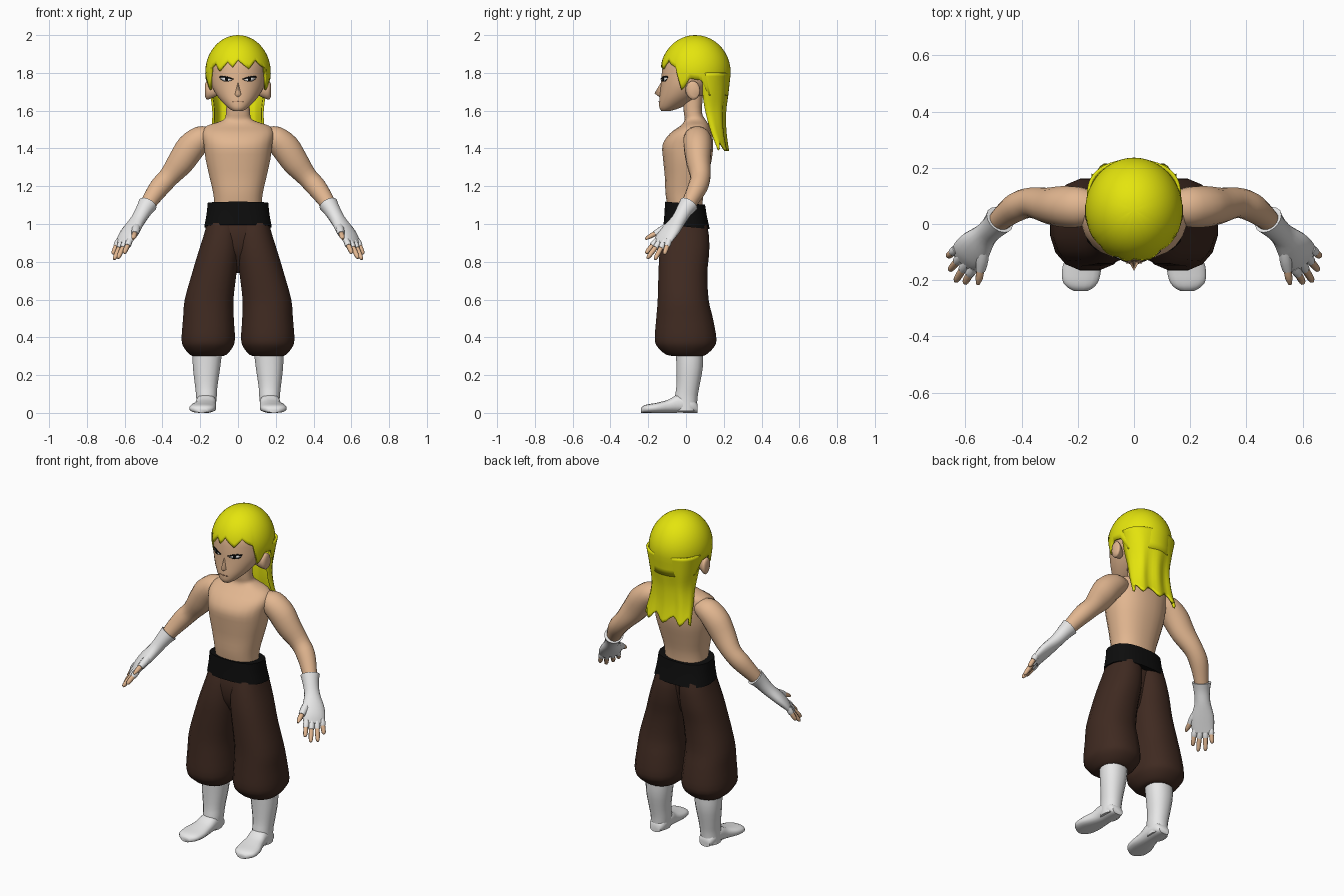
import bpy, bmesh, math
from mathutils import Vector
from mathutils.bvhtree import BVHTree

if "Cube" in bpy.data.objects:
    bpy.data.objects.remove(bpy.data.objects["Cube"])


def material(name, rgb):
    m = bpy.data.materials.new(name)
    m.diffuse_color = (*rgb, 1)
    m.use_nodes = True
    m.node_tree.nodes["Principled BSDF"].inputs["Base Color"].default_value = m.diffuse_color
    return m


SKIN = material("skin", (0.76, 0.47, 0.28))
HAIR = material("yellow_hair", (0.78, 0.78, 0.004))
WHITE = material("white_cloth", (0.8, 0.8, 0.8))
BROWN = material("brown_cloth", (0.050, 0.023, 0.015))
BLACK = material("black", (0.004, 0.004, 0.004))
LIP = material("lip", (0.42, 0.22, 0.13))


def build(name, verts, faces, mat, mirror=False, solid=0, angle=50):
    me = bpy.data.meshes.new(name)
    me.from_pydata([tuple(v) for v in verts], [], faces)
    bm = bmesh.new()
    bm.from_mesh(me)
    bmesh.ops.recalc_face_normals(bm, faces=bm.faces)
    bm.to_mesh(me)
    bm.free()
    me.materials.append(mat)
    me.shade_smooth()
    me.set_sharp_from_angle(angle=math.radians(angle))
    ob = bpy.data.objects.new(name, me)
    bpy.context.collection.objects.link(ob)
    if mirror:
        ob.modifiers.new("mirror", 'MIRROR').use_mirror_merge = False
    if solid:
        s = ob.modifiers.new("thickness", 'SOLIDIFY')
        s.thickness, s.offset = solid, -1
    return ob


def smooth_rows(rows, steps):
    """Catmull-Rom between rows of numbers."""
    out = []
    for i in range(len(rows) - 1):
        p = [rows[max(i - 1, 0)], rows[i], rows[i + 1], rows[min(i + 2, len(rows) - 1)]]
        for s in range(steps):
            t = s / steps
            out.append([0.5 * (2 * b + (c - a) * t + (2 * a - 5 * b + 4 * c - d) * t * t
                               + (3 * b - a - 3 * c + d) * t ** 3) for a, b, c, d in zip(*p)])
    return out + [list(rows[-1])]


def loft(name, rings, mat, n=20, power=2.0, steps=3, **kw):
    """Skin rings given as centre, half axis u, half axis v."""
    rows = smooth_rows([[*c, *u, *v] for c, u, v in rings], steps)
    verts, faces = [], []
    for r in rows:
        c, u, v = Vector(r[:3]), Vector(r[3:6]), Vector(r[6:])
        for k in range(n):
            a = 2 * math.pi * (k + 0.5) / n
            ca, sa = math.cos(a), math.sin(a)
            verts.append(c + u * math.copysign(abs(ca) ** (2 / power), ca)
                         + v * math.copysign(abs(sa) ** (2 / power), sa))
    for i in range(len(rows) - 1):
        for k in range(n):
            q = (k + 1) % n
            faces.append((i * n + k, i * n + q, (i + 1) * n + q, (i + 1) * n + k))
    faces += [tuple(range(n)), tuple(range((len(rows) - 1) * n, len(rows) * n))]
    return build(name, verts, faces, mat, **kw)


def flat(z, x0, x1, y0, y1, tilt=0):
    """Horizontal ring from its extents."""
    return (((x0 + x1) / 2, (y0 + y1) / 2, z), ((x1 - x0) / 2, 0, 0), (0, (y1 - y0) / 2, tilt))


def body(rows):
    return [flat(z, -w, w, y0, y1) for z, w, y0, y1 in rows]


def tube(name, pts, mat, side=(0, 1, 0), **kw):
    """Limb along points (x, y, z, half width along side, half thickness)."""
    rings = []
    for i, p in enumerate(pts):
        t = (Vector(pts[min(i + 1, len(pts) - 1)][:3]) - Vector(pts[max(i - 1, 0)][:3])).normalized()
        u = Vector(side)
        u = (u - t * u.dot(t)).normalized()
        rings.append((p[:3], u * p[3], t.cross(u) * p[4]))
    return loft(name, rings, mat, mirror=True, **kw)


# torso and neck
loft("torso", body([(1.05, .125, -.09, .085), (1.15, .13, -.108, .092), (1.25, .152, -.113, .115),
                    (1.34, .172, -.122, .137), (1.42, .182, -.125, .145), (1.48, .19, -.085, .137),
                    (1.52, .165, -.03, .125), (1.55, .08, -.008, .105), (1.59, .064, -.012, .085),
                    (1.68, .062, -.02, .09)]), SKIN, n=24, power=2.3)

# arms
tube("arm", [(.13, .06, 1.47, .05, .045), (.19, .06, 1.455, .072, .068), (.25, .062, 1.405, .074, .078),
             (.305, .066, 1.325, .064, .072), (.365, .076, 1.25, .054, .056), (.415, .062, 1.195, .052, .054),
             (.465, .025, 1.125, .042, .044), (.51, -.02, 1.05, .032, .032)], SKIN, n=16)

# gloves, thumbs and fingers
ACROSS = Vector((.65, .75, 0))
tube("glove", [(.478, .015, 1.105, .054, .050), (.50, -.01, 1.07, .045, .042), (.53, -.04, 1.02, .044, .036),
               (.565, -.08, .97, .062, .032), (.59, -.11, .93, .065, .026), (.608, -.13, .895, .058, .016)],
     WHITE, side=ACROSS, n=16)
tube("glove_thumb", [(.535, -.07, 1.0, .02, .02), (.54, -.125, .97, .023, .022), (.547, -.165, .947, .018, .018)],
     WHITE, n=8, side=(1, 0, 0))
tube("thumb", [(.545, -.155, .953, .014, .014), (.551, -.19, .935, .014, .013), (.556, -.215, .92, .006, .006)],
     SKIN, n=8, side=(1, 0, 0))
TIPS = [(.603, -.212, .845), (.636, -.205, .818), (.656, -.165, .812), (.663, -.115, .84)]
for i, tip in enumerate(TIPS):
    base = Vector((.604, -.125, .908)) + ACROSS * (-.045 + .03 * i)
    tip = Vector(tip)
    at = lambda f, r: (*base.lerp(tip, f), r, r)
    tube("glove_finger", [at(-.1, .016), at(.2, .018), at(.38, .016)], WHITE, side=ACROSS, n=8)
    tube("finger", [at(.25, .013), at(.6, .0135), at(.9, .011), at(1, .005)], SKIN, side=ACROSS, n=8)

# sash
loft("sash", [flat(1.11, -.162, .162, -.112, .102, -.008), flat(1.05, -.168, .168, -.115, .112, -.010),
              flat(.985, -.180, .180, -.120, .127, -.012)], BLACK, n=20, power=2.6)

# trousers: hips plus two baggy legs
loft("trouser_hips", body([(1.03, .155, -.10, .09), (.95, .165, -.115, .085), (.86, .12, -.105, .07),
                           (.78, .05, -.06, .04), (.74, .012, -.03, .01)]), BROWN, n=20, power=2.3)
loft("trouser_leg", [flat(z, a, b, c, d) for z, a, b, c, d in [
    (1.03, .0, .160, -.10, .10), (.95, -.01, .18, -.125, .122), (.85, -.008, .212, -.142, .125),
    (.74, .006, .245, -.148, .115), (.60, .022, .284, -.152, .122), (.50, .020, .293, -.160, .145),
    (.39, .014, .301, -.168, .164), (.345, .028, .288, -.150, .148), (.308, .06, .255, -.105, .108),
    (.30, .09, .235, -.05, .08)]], BROWN, n=16, power=2.3, mirror=True)

# boots: shaft and foot
loft("boot_shaft", [flat(z, a, b, c, d) for z, a, b, c, d in [
    (.33, .082, .242, -.055, .092), (.24, .093, .240, -.052, .090), (.14, .108, .228, -.052, .072),
    (.08, .112, .222, -.06, .062), (.01, .120, .222, -.06, .058)]], WHITE, n=16, power=2.2, mirror=True)
loft("boot_foot", [((x, y, h / 2), (w, 0, 0), (0, 0, h / 2)) for y, x, w, h in [
    (.060, .168, .035, .05), (.03, .168, .050, .08), (-.04, .169, .054, .098), (-.09, .175, .058, .072),
    (-.15, .185, .070, .055), (-.20, .190, .066, .046), (-.225, .190, .048, .038), (-.238, .190, .026, .026)]],
     WHITE, n=16, power=2.5, mirror=True)

# head
head = loft("head", body([(1.598, .025, -.130, -.085), (1.615, .052, -.141, -.03), (1.65, .088, -.142, .04),
                          (1.69, .118, -.138, .10), (1.74, .142, -.133, .16), (1.80, .150, -.129, .20),
                          (1.86, .147, -.118, .20), (1.92, .115, -.08, .17), (1.965, .05, -.01, .10)]),
            SKIN, n=32)

# nose
build("nose", [(0, -.128, 1.757), (0, -.167, 1.692), (.021, -.13, 1.682), (-.021, -.13, 1.682), (0, -.136, 1.668)],
      [(0, 1, 2), (0, 3, 1), (1, 4, 2), (1, 3, 4), (0, 2, 4, 3)], SKIN, angle=80)

# ears
loft("ear", [((x, .025 + (x - .13) * .4, 1.708), (0, a, a * .35), (0, -.01, b)) for x, a, b in [
    (.115, .022, .030), (.145, .032, .044), (.165, .034, .048), (.174, .022, .034)]],
     SKIN, n=14, mirror=True)

# painted face details laid on the head surface
bm = bmesh.new()
bm.from_mesh(head.data)
surface = BVHTree.FromBMesh(bm)
bm.free()


def decal(name, upper, lower, mat, lift, mirror=True):
    """Thin patch between an upper and a lower line of (x, z) points."""
    verts = []
    for x, z in upper + lower:
        hit = surface.ray_cast(Vector((x, -1, z)), Vector((0, 1, 0)))[0]
        verts.append(hit - Vector((0, lift, 0)))
    n = len(upper)
    build(name, verts, [(i, i + 1, n + i + 1, n + i) for i in range(n - 1)], mat, mirror=mirror, solid=.002)


decal("eye_white", [(.032, 1.764), (.055, 1.773), (.075, 1.777), (.092, 1.774)],
      [(.032, 1.761), (.055, 1.756), (.075, 1.756), (.092, 1.768)], WHITE, .003)
decal("iris", [(.052, 1.773), (.060, 1.774), (.069, 1.775)],
      [(.054, 1.758), (.060, 1.756), (.067, 1.757)], BLACK, .005)
decal("eyelid", [(.024, 1.769), (.050, 1.779), (.075, 1.784), (.097, 1.782)],
      [(.024, 1.764), (.050, 1.771), (.075, 1.776), (.097, 1.774)], BLACK, .006)
decal("eye_lower_line", [(.032, 1.762), (.055, 1.757), (.075, 1.757), (.092, 1.768)],
      [(.032, 1.760), (.055, 1.754), (.075, 1.754), (.092, 1.765)], BLACK, .004)
decal("mouth", [(-.028, 1.648), (0, 1.650), (.028, 1.648)],
      [(-.028, 1.645), (0, 1.645), (.028, 1.645)], LIP, .003, mirror=False)

# hair cap with a jagged hairline, angle measured from the front
HAIRLINE = [(-180, 1.68), (-115, 1.68), (-100, 1.76), (-80, 1.77), (-72, 1.73), (-65, 1.71), (-55, 1.83),
            (-45, 1.85), (-35, 1.81), (-20, 1.86), (-10, 1.83), (0, 1.87), (10, 1.845), (20, 1.822),
            (35, 1.87), (45, 1.845), (55, 1.83), (65, 1.71), (72, 1.73), (80, 1.77), (100, 1.76),
            (115, 1.68), (180, 1.68)]


def hairline(a):
    for (a0, z0), (a1, z1) in zip(HAIRLINE, HAIRLINE[1:]):
        if a0 <= a <= a1:
            return z0 + (z1 - z0) * (a - a0) / (a1 - a0)


COLS, ROWS, MID = 72, 14, 1.80
verts, faces = [(0, .05, 2.0)], []
for i in range(1, ROWS + 1):
    for k in range(COLS):
        deg = -180 + 360 * k / COLS
        a, low = math.radians(deg), hairline(deg)
        t = i / ROWS
        z = 2.0 - (2.0 - low) * t ** 1.8
        r = math.sqrt(max(0, 1 - ((z - MID) / .2) ** 2)) if z > MID else 1 - .6 * (MID - z)
        verts.append((.174 * r * math.sin(a), .05 - .187 * r * math.cos(a), z))
for k in range(COLS):
    q = (k + 1) % COLS
    faces.append((0, 1 + k, 1 + q))
    for i in range(ROWS - 1):
        b = 1 + i * COLS
        faces.append((b + k, b + COLS + k, b + COLS + q, b + q))
build("hair_cap", verts, faces, HAIR, solid=.012)

# long hair falling behind the neck: height, half width, side edge y, back y
FALL = smooth_rows([(1.80, .168, .09, .232), (1.70, .150, .085, .223), (1.60, .136, .098, .208),
                    (1.50, .142, .125, .207), (1.41, .152, .160, .218)], 4)
N = 24
verts, faces = [], []
for i, (z, w, edge, back) in enumerate(FALL):
    f = i / (len(FALL) - 1)
    for k in range(N + 1):
        a = math.pi * (k / N - .5)
        wave = math.cos(k * math.pi / 3)
        verts.append((w * math.sin(a), edge + (back - edge) * math.cos(a) ** .7 + .010 * f * wave,
                      z - .022 * f * f * wave))
for i in range(len(FALL) - 1):
    for k in range(N):
        b = i * (N + 1) + k
        faces.append((b, b + 1, b + N + 2, b + N + 1))
build("hair_fall", verts, faces, HAIR, solid=.012)
